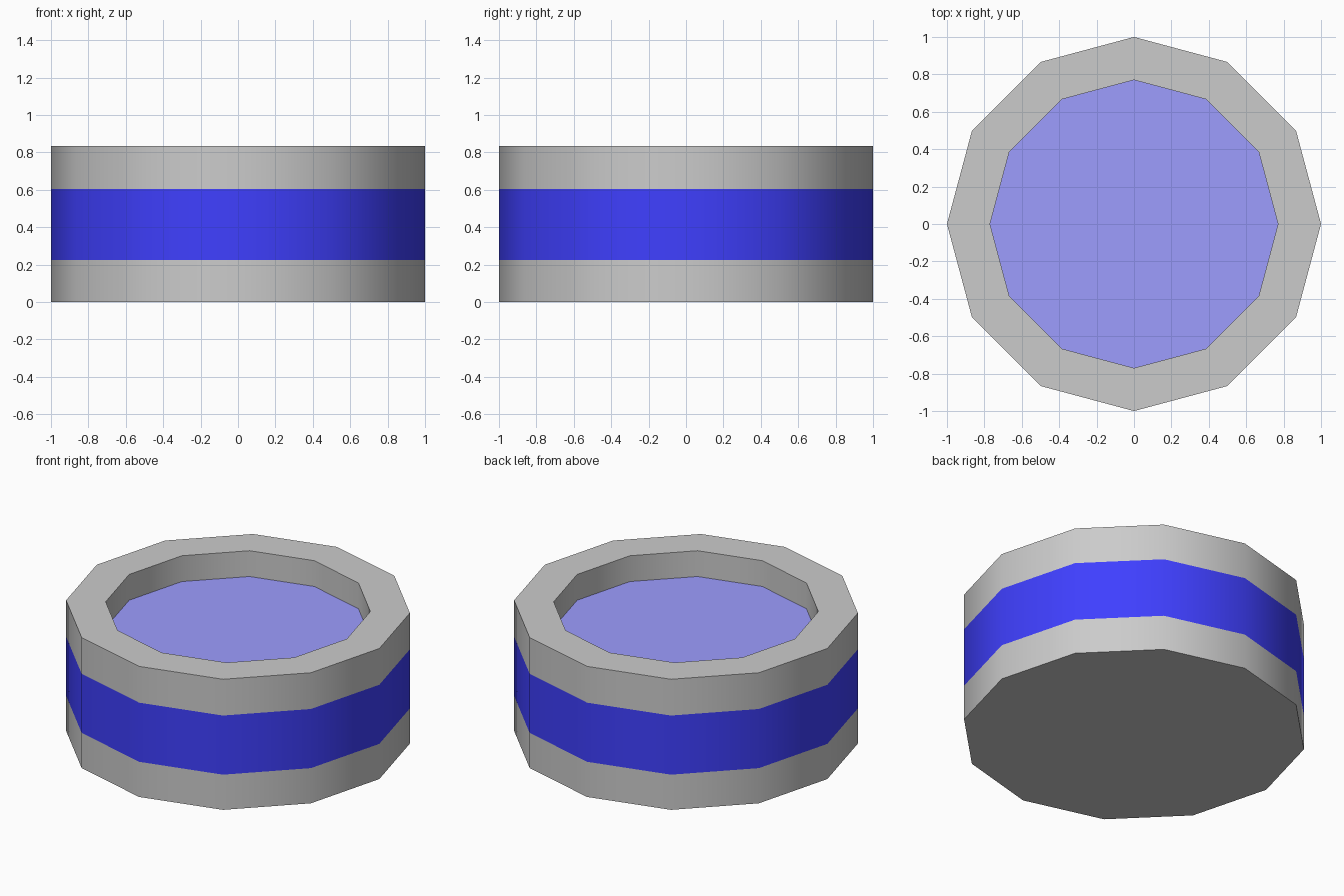
import bpy, bmesh, math

if "Cube" in bpy.data.objects:
    bpy.data.objects.remove(bpy.data.objects["Cube"])

SIDES = 12
R_OUT, R_IN = 1.0, 0.77
HEIGHT, LIQUID_Z = 0.835, 0.67
BAND_LOW, BAND_HIGH = 0.225, 0.603


def material(name, color):
    mat = bpy.data.materials.new(name)
    mat.diffuse_color = color
    mat.use_nodes = True
    mat.node_tree.nodes["Principled BSDF"].inputs["Base Color"].default_value = mat.diffuse_color
    return mat


def lathe(name, profile, mat=None, cap=None):
    """Turn (radius, z) points into a 12-sided part; cap is 'first' or 'last'."""
    bm = bmesh.new()
    rings = []
    for r, z in profile:
        rings.append([bm.verts.new((r * math.cos(i * math.tau / SIDES),
                                    r * math.sin(i * math.tau / SIDES), z))
                      for i in range(SIDES)])
    for a, b in zip(rings, rings[1:]):
        for i in range(SIDES):
            j = (i + 1) % SIDES
            bm.faces.new((a[i], a[j], b[j], b[i]))
    if cap == "first":
        bm.faces.new(rings[0][::-1])
    elif cap == "last":
        bm.faces.new(rings[-1])
    mesh = bpy.data.meshes.new(name)
    bm.to_mesh(mesh)
    bm.free()
    obj = bpy.data.objects.new(name, mesh)
    bpy.context.collection.objects.link(obj)
    if mat:
        mesh.materials.append(mat)
    # rounded shading around the sides, crisp rims
    bpy.ops.object.select_all(action='DESELECT')
    obj.select_set(True)
    bpy.context.view_layer.objects.active = obj
    bpy.ops.object.shade_smooth_by_angle(angle=math.radians(40))
    return obj


band_blue = material("band_blue", (0.05, 0.05, 1.0, 1.0))
liquid_blue = material("liquid_blue", (0.34, 0.34, 1.0, 1.0))

# Closed base with lower wall
lathe("base", [(R_OUT, 0), (R_OUT, BAND_LOW)], cap="first")
# Painted stripe around the middle
lathe("stripe", [(R_OUT, BAND_LOW), (R_OUT, BAND_HIGH)], band_blue)
# Upper wall, flat rim and inner wall
lathe("rim", [(R_OUT, BAND_HIGH), (R_OUT, HEIGHT), (R_IN, HEIGHT), (R_IN, LIQUID_Z)])
# Liquid surface filling the recess
lathe("liquid", [(R_IN, LIQUID_Z)], liquid_blue, cap="last")
